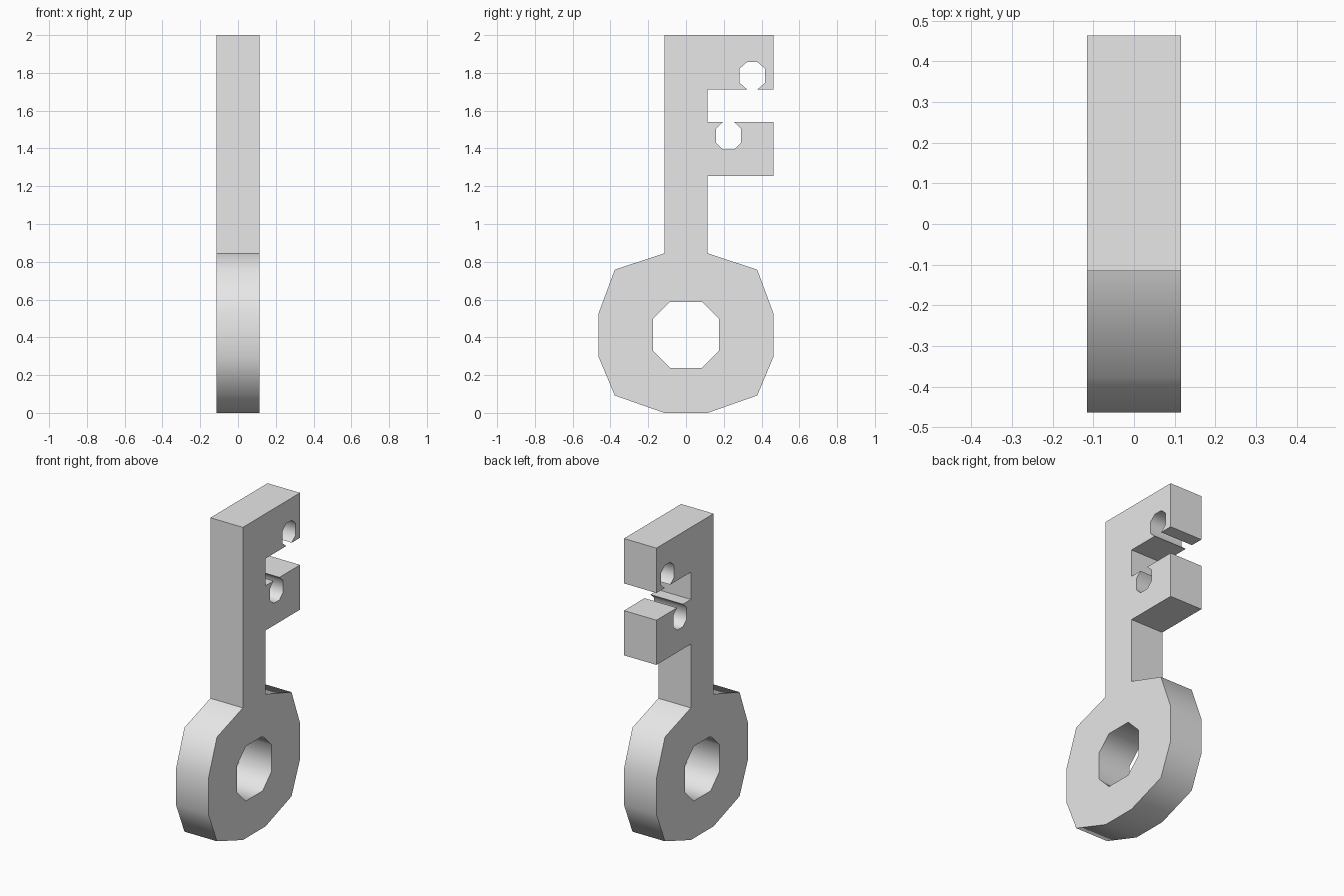
import bpy
import bmesh

cube = bpy.data.objects.get("Cube")
if cube:
    bpy.data.objects.remove(cube)

HALF_THICKNESS = 0.115
SHANK = 0.115
TIP = 0.463

grey = bpy.data.materials.new("plain_grey")
grey.use_nodes = True
grey.diffuse_color = (0.8, 0.8, 0.8, 1)
grey.node_tree.nodes["Principled BSDF"].inputs["Base Color"].default_value = (0.8, 0.8, 0.8, 1)


def octagon(y, z, half_w, half_h, flat_y, flat_z):
    """Eight points, starting and ending either side of the bottom flat."""
    side = [(flat_y, -half_h), (half_w, -flat_z), (half_w, flat_z), (flat_y, half_h)]
    ring = side + [(-a, b) for a, b in reversed(side)]
    return [(y + a, z + b) for a, b in ring]


# Bow: one half of the rim, mirrored for the other half
rim = [(SHANK, 0), (0.377, 0.092), (TIP, 0.297), (TIP, 0.527), (0.377, 0.758), (SHANK, 0.845)]
other_rim = [(-y, z) for y, z in reversed(rim)]

# Teeth: each has a round notch that opens into the gap between them
lower_notch = octagon(0.225, 1.467, 0.067, 0.072, 0.03, 0.037)
upper_notch = octagon(0.351, 1.785, 0.067, 0.072, 0.028, 0.038)
lower_tooth = [(SHANK, 1.253), (TIP, 1.253), (TIP, 1.539)]
lower_tooth += lower_notch[4 - 1::-1] + lower_notch[:3:-1]  # clockwise from the top
upper_tooth = [(SHANK, 1.539), (SHANK, 1.713)]

# The lower notch is entered and left at its top, the upper one at its bottom
lower_tooth = lower_tooth[:3] + lower_notch[3::-1] + lower_notch[:3:-1]
upper_tooth += upper_notch[::-1] + [(TIP, 1.713), (TIP, 2)]

outline = rim + lower_tooth + upper_tooth + [(-SHANK, 2)] + other_rim
eye = octagon(0, 0.413, 0.175, 0.175, 0.085, 0.085)

# Fill the outline around the eye, then give it thickness
bm = bmesh.new()
edges = []
for loop in (outline, eye):
    verts = [bm.verts.new((-HALF_THICKNESS, y, z)) for y, z in loop]
    edges += [bm.edges.new((v, verts[i - 1])) for i, v in enumerate(verts)]
bmesh.ops.triangle_fill(bm, edges=edges, use_beauty=True)
extruded = bmesh.ops.extrude_face_region(bm, geom=bm.faces[:])["geom"]
moved = [g for g in extruded if isinstance(g, bmesh.types.BMVert)]
bmesh.ops.translate(bm, verts=moved, vec=(2 * HALF_THICKNESS, 0, 0))
bmesh.ops.recalc_face_normals(bm, faces=bm.faces[:])

mesh = bpy.data.meshes.new("key")
bm.to_mesh(mesh)
bm.free()
mesh.materials.append(grey)
key = bpy.data.objects.new("key", mesh)
bpy.context.collection.objects.link(key)

# Smooth the rim and holes while the corners stay sharp
bpy.ops.object.select_all(action='DESELECT')
key.select_set(True)
bpy.context.view_layer.objects.active = key
bpy.ops.object.shade_smooth_by_angle(angle=1.05)
